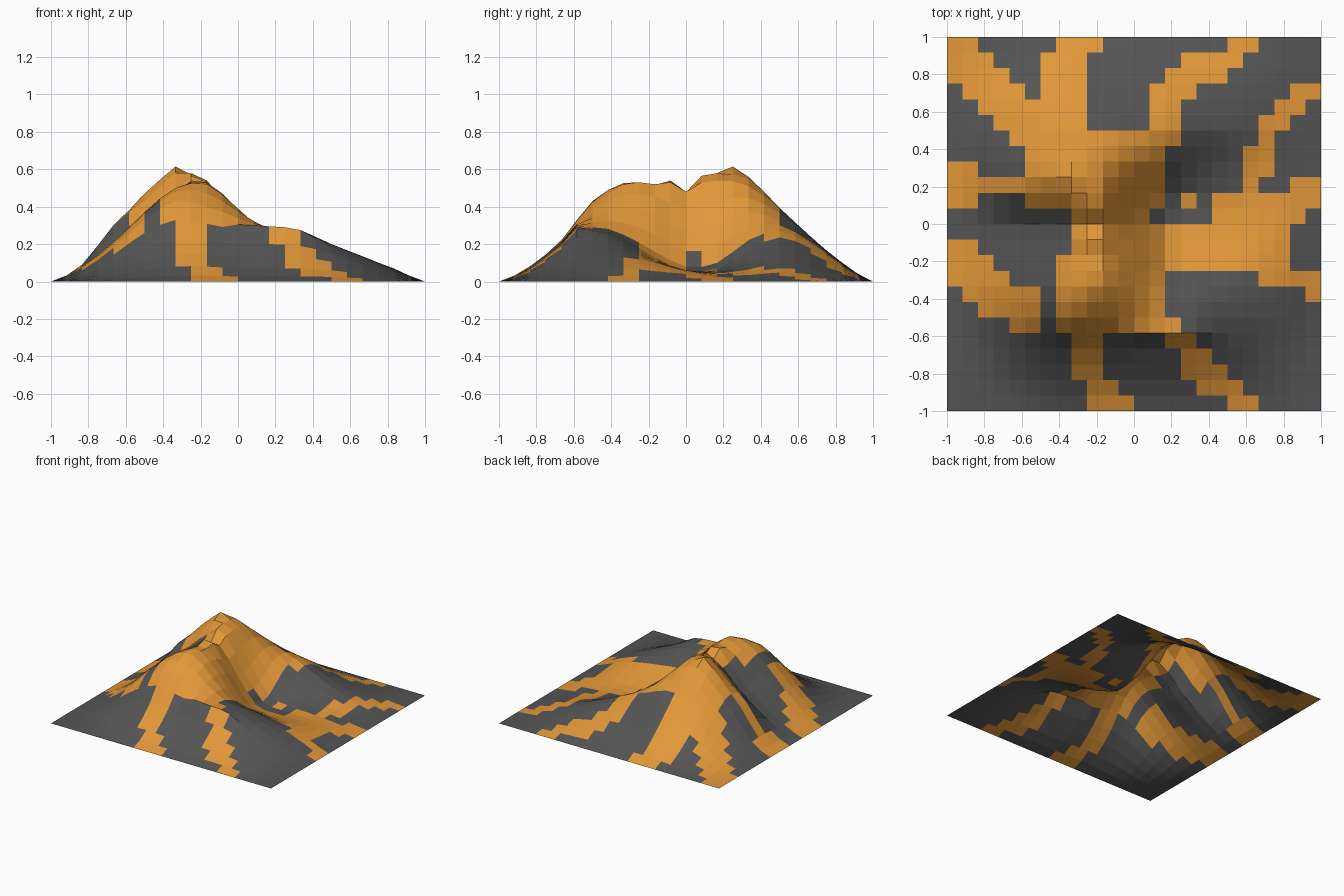
import bpy
from mathutils import Vector
from mathutils.geometry import intersect_point_line

if "Cube" in bpy.data.objects:
    bpy.data.objects.remove(bpy.data.objects["Cube"])

N = 24  # terrain cells per side

# Coarse heights in hundredths every 1/6 unit (rows from front to back, x left to right)
COARSE = [
    [1, 3, 6, 8, 8, 7, 7, 7, 6, 4, 2],
    [3, 10, 18, 22, 21.5, 20, 20, 19, 15, 9, 4],
    [6, 18, 33, 43, 40, 34, 29, 27, 20, 13, 6],
    [8, 21, 37, 50, 52, 39, 25, 22, 18, 13, 7],
    [7, 18, 31, 47, 52, 36, 16, 12, 11, 10, 5.5],
    [7, 17, 28, 43, 48, 27, 8, 6, 6, 6, 4],
    [9, 30, 43, 57, 54, 30, 10, 6, 5, 4, 2.5],
    [8.5, 27, 44, 56, 51, 37, 22, 13, 8, 5, 2],
    [6, 17, 30, 38, 39, 33, 27, 20, 13, 7, 3],
    [3.5, 10, 18, 23, 24, 22, 20, 15, 10, 6, 2],
    [1.2, 4, 7, 10, 10, 10, 9, 7, 5, 3, 1],
]
# Rocky detail on single grid points: summit, crater rim, south-east ridge crest
DETAIL = {(8, 15): .615, (7, 15): .545, (6, 15): .47, (9, 15): .57, (8, 14): .58,
          (9, 13): .565, (10, 13): .53, (9, 11): .54, (10, 11): .53,
          (12, 5): .305, (13, 5): .30, (14, 5): .295, (15, 5): .29, (16, 5): .275,
          (17, 5): .23}


def coarse(i, j):
    return COARSE[j - 1][i - 1] / 100 if 0 < i < 12 and 0 < j < 12 else 0.0


def halfway(f, k):
    """Value at half-step k of a coarse sequence, smooth between samples."""
    a = k // 2
    if k % 2 == 0:
        return f(a)
    return (9 * (f(a) + f(a + 1)) - f(a - 1) - f(a + 2)) / 16


def height(i, j):
    if i in (0, N) or j in (0, N):
        return 0.0
    if (i, j) in DETAIL:
        return DETAIL[i, j]
    return max(0.0, halfway(lambda b: halfway(lambda a: coarse(a, b), i), j))


# Lava streams: half width, path in plan
STREAMS = [
    (.07, [(-1, .2), (-.3, .2)]),
    (.11, [(-.95, .95), (-.77, .7), (-.45, .45)]),
    (.11, [(-.3, 1), (-.37, .83), (-.33, .4)]),
    (.085, [(.6, 1), (.5, .87), (.25, .77), (.15, .6), (.1, .4)]),
    (.055, [(.97, .7), (.82, .62), (.71, .45), (.62, .2)]),
    (.125, [(0, -.125), (.7, -.125)]),
    (.12, [(.53, .06), (.7, .06)]),
    (.09, [(.7, .08), (1, .16)]),
    (.055, [(.7, -.28), (.97, -.33)]),
    (.07, [(.2, -.54), (.3, -.7), (.42, -.83), (.6, -.97)]),
    (.085, [(-.25, -.5), (-.23, -.78), (-.12, -.97)]),
    (.11, [(-.93, -.15), (-.8, -.35), (-.58, -.45)]),
]
# Lava-covered rectangles: x0, x1, y0, y1
CAPS = [(-.58, .17, .08, .42), (-.5, .25, .42, .5), (-.33, .09, -.58, .09),
        (-.42, .17, -.58, -.16), (.08, .25, -.58, -.5), (-1, -.83, .08, .33),
        (.25, .33, .08, .17)]


def is_lava(x, y):
    if any(a < x < b and c < y < d for a, b, c, d in CAPS):
        return True
    p = Vector((x, y))
    for w, path in STREAMS:
        for a, b in zip(path, path[1:]):
            a, b = Vector(a), Vector(b)
            t = min(1, max(0, intersect_point_line(p, a, b)[1]))
            if (p - a.lerp(b, t)).length < w:
                return True
    return False


def material(name, color):
    m = bpy.data.materials.new(name)
    m.diffuse_color = (*color, 1)
    m.use_nodes = True
    m.node_tree.nodes["Principled BSDF"].inputs["Base Color"].default_value = m.diffuse_color
    return m


# Terrain sheet
verts = [(-1 + 2 * i / N, -1 + 2 * j / N, height(i, j))
         for j in range(N + 1) for i in range(N + 1)]
R = N + 1
faces = [(j * R + i, j * R + i + 1, (j + 1) * R + i + 1, (j + 1) * R + i)
         for j in range(N) for i in range(N)]
mesh = bpy.data.meshes.new("volcano_terrain")
mesh.from_pydata(verts, [], faces)
volcano = bpy.data.objects.new("volcano_terrain", mesh)
bpy.context.collection.objects.link(volcano)

# Rock and lava colours per cell
mesh.materials.append(material("rock", (.09, .09, .09)))
mesh.materials.append(material("lava", (.76, .31, .04)))
for f in mesh.polygons:
    f.material_index = int(is_lava(f.center.x, f.center.y))
mesh.update()
